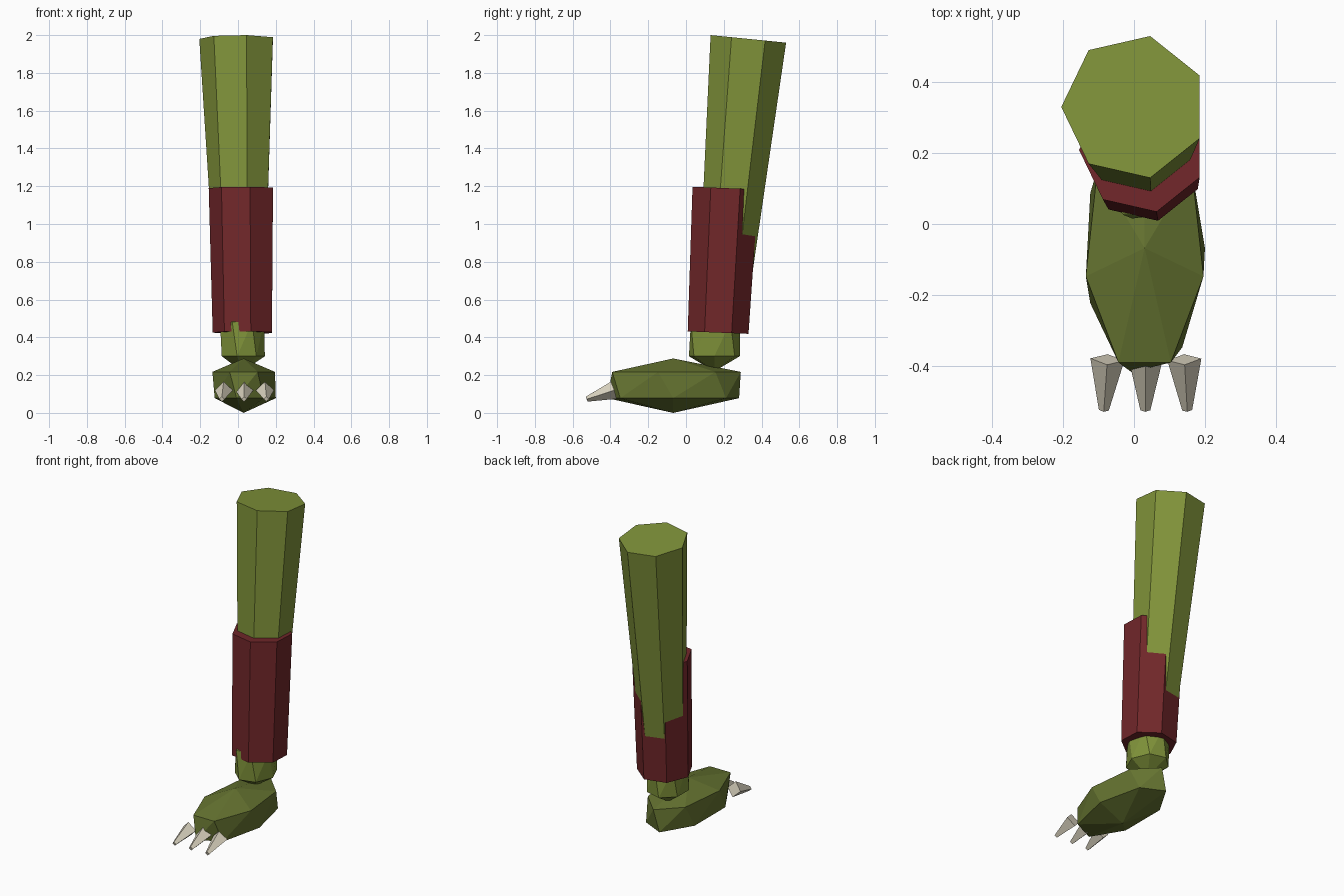
import bpy
import bmesh
from math import cos, sin, pi, radians
from mathutils import Vector

cube = bpy.data.objects.get("Cube")
if cube:
    bpy.data.objects.remove(cube, do_unlink=True)


def material(name, rgb):
    mat = bpy.data.materials.new(name)
    mat.use_nodes = True
    mat.diffuse_color = (*rgb, 1)
    mat.node_tree.nodes["Principled BSDF"].inputs["Base Color"].default_value = (*rgb, 1)
    return mat


skin = material("light_green_skin", (0.216, 0.292, 0.042))
foot_skin = material("dark_green_skin", (0.13, 0.172, 0.03))
cloth = material("dark_red_cloth", (0.165, 0.02, 0.023))
horn = material("pale_horn", (0.70, 0.65, 0.52))


def ring(center, rx, ry, sides, start, slope=0):
    """Level ellipse of points; slope tips it along y."""
    cx, cy, cz = center
    pts = []
    for i in range(sides):
        a = radians(start) + 2 * pi * i / sides
        dy = ry * sin(a)
        pts.append(Vector((cx + rx * cos(a), cy + dy, cz - slope * dy)))
    return pts


def build(name, rings, mat, poles=None, twisted=False):
    """Bridge rings from bottom to top, closing with caps or pole points."""
    bm = bmesh.new()
    loops = [[bm.verts.new(p) for p in r] for r in rings]
    n = len(loops[0])
    for low, high in zip(loops, loops[1:]):
        for i in range(n):
            j = (i + 1) % n
            if twisted:
                bm.faces.new((low[i], low[j], high[j]))
                bm.faces.new((low[i], high[j], high[i]))
            else:
                bm.faces.new((low[i], low[j], high[j], high[i]))
    if poles:
        for loop, pole in zip((loops[0], loops[-1]), poles):
            tip = bm.verts.new(pole)
            for i in range(n):
                bm.faces.new((loop[i], loop[(i + 1) % n], tip))
    else:
        bm.faces.new(loops[0])
        bm.faces.new(loops[-1])
    bmesh.ops.recalc_face_normals(bm, faces=bm.faces)
    mesh = bpy.data.meshes.new(name)
    bm.to_mesh(mesh)
    bm.free()
    mesh.materials.append(mat)
    obj = bpy.data.objects.new(name, mesh)
    bpy.context.collection.objects.link(obj)
    return obj


def tube(name, bottom, r0, top, r1, slope, mat):
    build(name, [ring(bottom, r0, r0, 7, 180, slope),
                 ring(top, r1, r1, 7, 180, slope)], mat)


def blob(name, x, y, rx, ry, levels, mat):
    """Faceted pebble: bottom pole, two twisted rings, top pole."""
    z0, z1, z2, z3 = levels
    build(name, [ring((x, y, z1), rx, ry, 7, 0),
                 ring((x, y, z2), rx, ry, 7, -90 / 7)],
          mat, poles=[(x, y, z0), (x, y, z3)], twisted=True)


# Leg and the cuff wrapped around it
tube("leg", (0.021, 0.184, 0.46), 0.128, (0, 0.33, 1.98), 0.205, 0.1, skin)
tube("leg_cuff", (0.031, 0.17, 0.425), 0.165, (0.024, 0.209, 1.19), 0.179, 0.04, cloth)

# Ankle and foot
blob("ankle", 0.022, 0.15, 0.12, 0.138, (0.22, 0.3, 0.48, 0.56), skin)
blob("foot", 0.03, -0.068, 0.17, 0.358, (0, 0.078, 0.217, 0.288), foot_skin)

# Three claws at the front of the foot
for name, base_x, tip_x in (("right_claw", -0.075, -0.085),
                            ("middle_claw", 0.033, 0.032),
                            ("left_claw", 0.142, 0.15)):
    base, tip = Vector((base_x, -0.382, 0.12)), Vector((tip_x, -0.525, 0.073))
    turn = (tip - base).to_track_quat('Z', 'Y')
    rings = [[center + turn @ p for p in ring((0, 0, 0), r, r, 4, 0)]
             for center, r in ((base, 0.048), (tip, 0.014))]
    build(name, rings, horn)
